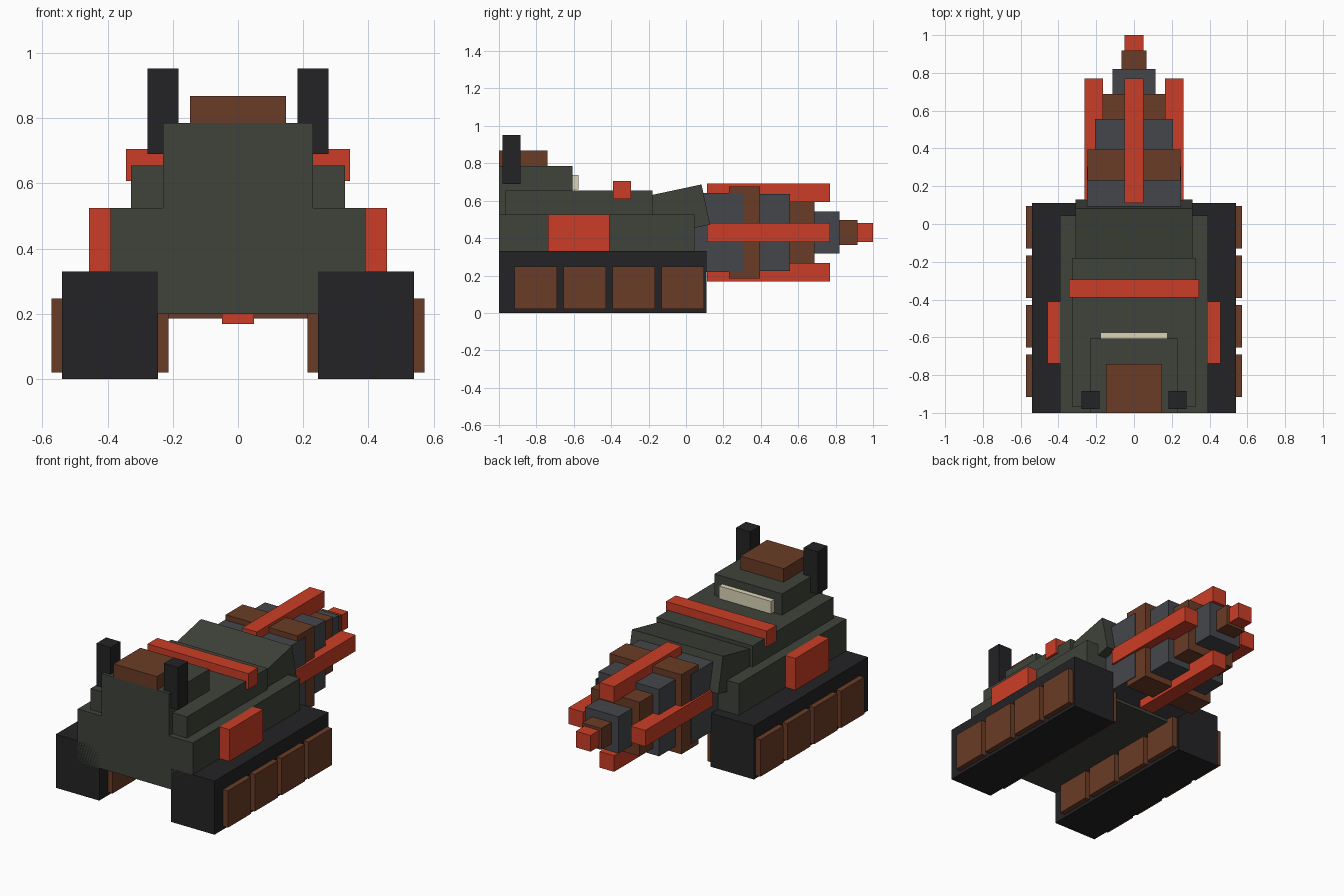
import bpy, math
from mathutils import Matrix

if "Cube" in bpy.data.objects:
    bpy.data.objects.remove(bpy.data.objects["Cube"])


def material(name, rgb):
    m = bpy.data.materials.new(name)
    m.diffuse_color = (*rgb, 1)
    m.use_nodes = True
    m.node_tree.nodes["Principled BSDF"].inputs["Base Color"].default_value = m.diffuse_color
    return m


GREEN = material("hull_green", (0.05, 0.057, 0.043))
BLACK = material("track_black", (0.017, 0.017, 0.019))
BROWN = material("rust_brown", (0.147, 0.045, 0.02))
RED = material("warning_red", (0.6, 0.048, 0.02))
STEEL = material("steel", (0.06, 0.062, 0.07))
CREAM = material("lamp_cream", (0.7, 0.66, 0.47))


def box(name, x, y, z, mat):
    """Box from (min, max) ranges along each axis."""
    bpy.ops.mesh.primitive_cube_add(size=1)
    ob = bpy.context.object
    ob.name = name
    lo, hi = zip(x, y, z)
    size = [b - a for a, b in zip(lo, hi)]
    mid = [(a + b) / 2 for a, b in zip(lo, hi)]
    ob.data.transform(Matrix.Diagonal((*size, 1)))
    ob.location = mid
    ob.data.materials.append(mat)
    return ob


def wide(name, half, y, z, mat):
    return box(name, (-half, half), y, z, mat)


def pair(name, x, y, z, mat):
    box(name + "_right", x, y, z, mat)
    box(name + "_left", (-x[1], -x[0]), y, z, mat)


# Tracks with pads showing on both faces
pair("track", (0.245, 0.54), (-1, 0.11), (0, 0.33), BLACK)
for i in range(4):
    y = -0.917 + i * 0.262
    pair(f"track_pad_{i + 1}", (0.213, 0.573), (y, y + 0.226), (0.02, 0.247), BROWN)

# Stepped hull and cab
wide("hull", 0.392, (-1, 0.045), (0.2, 0.525), GREEN)
wide("upper_hull", 0.328, (-0.965, -0.18), (0.525, 0.655), GREEN)
wide("cab", 0.23, (-1, -0.607), (0.525, 0.786), GREEN)
wide("roof_hatch", 0.147, (-1, -0.74), (0.786, 0.868), BROWN)
wide("windscreen", 0.177, (-0.607, -0.575), (0.66, 0.738), CREAM)
pair("exhaust", (0.182, 0.278), (-0.98, -0.885), (0.69, 0.952), BLACK)

# Red trim
wide("roof_bar", 0.343, (-0.39, -0.295), (0.608, 0.706), RED)
pair("side_panel", (0.39, 0.458), (-0.738, -0.41), (0.33, 0.525), RED)

# Tilted shroud over the drill mount
shroud = wide("drill_shroud", 0.31, (-0.22, 0.11), (0.44, 0.66), GREEN)
tilt = math.radians(12)
shroud.rotation_euler.x = tilt
c, s = math.cos(tilt), math.sin(tilt)
shroud.location = (0, 0.083 - 0.165 * c + 0.11 * s, 0.687 - 0.165 * s - 0.11 * c)

# Stepped drill
CZ = 0.43
wide("drill_collar", 0.25, (0, 0.305), (CZ - 0.212, CZ + 0.212), STEEL)
stages = [(0.23, 0.395, 0.245, BROWN), (0.395, 0.557, 0.206, STEEL),
          (0.557, 0.688, 0.166, BROWN), (0.688, 0.82, 0.113, STEEL),
          (0.82, 0.918, 0.066, BROWN), (0.918, 1.0, 0.05, RED)]
for i, (y0, y1, r, mat) in enumerate(stages):
    wide(f"drill_stage_{i + 1}", r, (y0, y1), (CZ - r, CZ + r), mat)

# Four cutting bars around the drill
pair("drill_bar", (0.163, 0.262), (0.112, 0.77), (CZ - 0.05, CZ + 0.05), RED)
wide("drill_bar_top", 0.049, (0.112, 0.77), (CZ + 0.163, CZ + 0.262), RED)
wide("drill_bar_bottom", 0.049, (0.112, 0.77), (CZ - 0.262, CZ - 0.163), RED)
